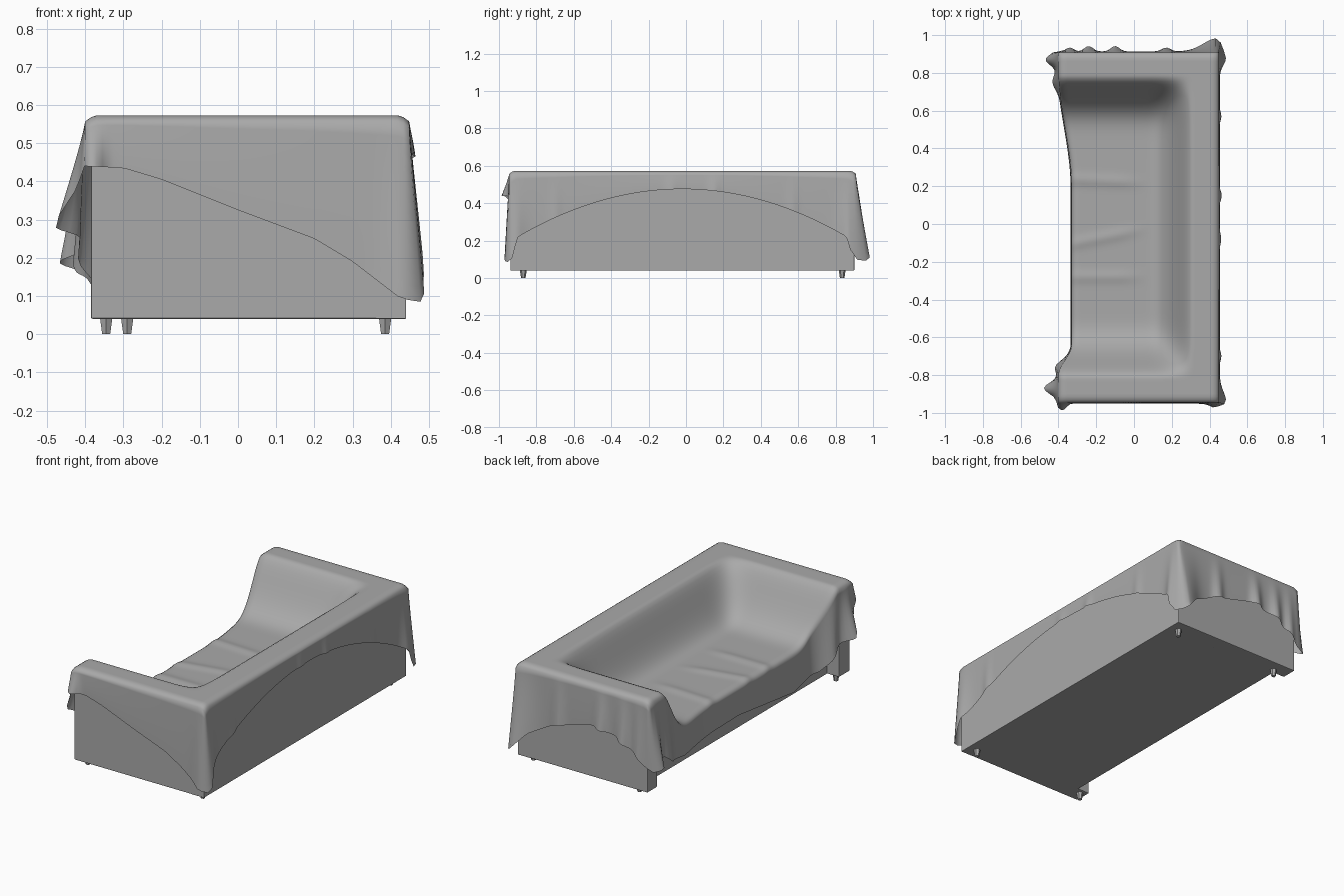
import bpy, bmesh, math
from mathutils import Vector

cube = bpy.data.objects.get("Cube")
if cube:
    bpy.data.objects.remove(cube, do_unlink=True)

# One plain grey for every part
grey = bpy.data.materials.new("plain_grey")
grey.use_nodes = True
tone = (0.4, 0.4, 0.4, 1)
grey.diffuse_color = tone
grey.node_tree.nodes["Principled BSDF"].inputs["Base Color"].default_value = tone

BACK, FRONT, SEAT_FRONT = 0.448, -0.40, -0.33
END_LOW, END_HIGH = -0.945, 0.908
RIM, SEAT = 0.573, 0.295


def finish(bm, name, smooth=False):
    bmesh.ops.recalc_face_normals(bm, faces=bm.faces)
    mesh = bpy.data.meshes.new(name)
    bm.to_mesh(mesh)
    bm.free()
    mesh.materials.append(grey)
    for poly in mesh.polygons:
        poly.use_smooth = smooth
    obj = bpy.data.objects.new(name, mesh)
    bpy.context.collection.objects.link(obj)
    return obj


def box(name, low, high, bevel):
    bm = bmesh.new()
    bmesh.ops.create_cube(bm, size=1)
    for v in bm.verts:
        v.co = Vector([l + (c + 0.5) * (h - l) for c, l, h in zip(v.co, low, high)])
    obj = finish(bm, name)
    mod = obj.modifiers.new("soft_edges", "BEVEL")
    mod.width, mod.segments = bevel, 2


def step(a, b, value):
    t = min(max((value - a) / (b - a), 0), 1)
    return t * t * (3 - 2 * t)


def interpolate(table, value):
    for (a, p), (b, q) in zip(table, table[1:]):
        if value <= b:
            return p + (q - p) * max(0, (value - a) / (b - a))
    return table[-1][1]


# Sofa body: base, backrest and two arms
box("seat_base", (-0.31, -0.92, 0.04), (0.43, 0.89, 0.25), 0.004)
box("backrest", (0.36, -0.938, 0.04), (0.44, 0.9, 0.535), 0.003)
box("right_arm", (-0.385, -0.938, 0.04), (0.44, -0.84, 0.535), 0.005)
box("left_arm", (-0.385, 0.81, 0.04), (0.44, 0.9, 0.535), 0.005)

# Short tapered feet
for name, x, y in (("front_right_leg", -0.345, -0.87), ("back_right_leg", 0.385, -0.87),
                   ("front_left_leg", -0.29, 0.835), ("back_left_leg", 0.385, 0.835)):
    bm = bmesh.new()
    bmesh.ops.create_cone(bm, cap_ends=True, segments=6, radius1=0.012, radius2=0.019, depth=0.045)
    bmesh.ops.translate(bm, verts=bm.verts, vec=(x, y, 0.0225))
    finish(bm, name)

# Hem heights along each side of the draped sheet
hem_right_end = ((-0.4, 0.44), (-0.3, 0.435), (-0.2, 0.405), (0, 0.325),
                 (0.2, 0.25), (0.3, 0.19), (0.43, 0.09))
hem_left_end = ((-0.4, 0.17), (-0.33, 0.25), (-0.2, 0.32), (-0.05, 0.345),
                (0.2, 0.28), (0.35, 0.2), (0.45, 0.09))
hem_front = ((-0.94, 0.43), (-0.87, 0.28), (-0.8, 0.25), (-0.7, 0.12), (-0.5, 0.07),
             (0, 0.13), (0.55, 0.12), (0.72, 0.16), (0.8, 0.22), (0.91, 0.17))

# Pleats on each side: centre, width, outward amount
pleats = {
    "right": ((-0.38, 0.02, 0.05), (0.45, 0.05, 0.03)),
    "left": ((-0.34, 0.02, 0.028), (-0.24, 0.025, 0.035), (-0.1, 0.025, 0.035),
             (0.17, 0.025, 0.025), (0.44, 0.1, 0.07)),
    "front": ((-0.87, 0.035, 0.08), (-0.75, 0.03, 0.03), (0.75, 0.05, 0.03), (0.87, 0.035, 0.07)),
    "back": ((-0.94, 0.07, 0.035), (-0.7, 0.02, 0.012), (-0.08, 0.025, 0.01),
             (0.15, 0.02, 0.015), (0.57, 0.02, 0.012), (0.88, 0.05, 0.035)),
}


def hem_back(y):
    spread = min(abs(y + 0.02) / 0.92, 1)
    return 0.475 - 0.28 * spread ** 2 - 0.11 * step(0.95, 1, spread)


def front_edge(y):
    pull = step(0.2, 0.82, y) if y > 0 else step(0.64, 0.8, -y)
    return SEAT_FRONT + (FRONT - SEAT_FRONT) * pull


def sheet_height(x, y):
    # Seat hollow rising into the backrest and both arms
    arm_t = min(max((abs(y + 0.015) - 0.42) / 0.38, 0), 1)
    back_t = min(max((x - 0.04) / 0.27, 0), 1)
    arm, back = step(0, 1, arm_t ** 2.1), step(0, 1, back_t ** 1.8)
    rise = 1 - (1 - arm) * (1 - back)
    z = SEAT + (RIM - SEAT) * rise
    for crease, slant in ((-0.28, 0), (-0.04, 0.2), (0.22, -0.05)):
        fade = 1 - step(-0.1, 0.1, x)
        z += 0.007 * fade * math.exp(-((y - crease - slant * x) / 0.03) ** 2)
    # Rolled outer edge
    for gap in (BACK - x, x - front_edge(y), y - END_LOW, END_HIGH - y):
        z -= 0.016 * max(0, 1 - gap / 0.035) ** 2
    return z


# Sheet top
bm = bmesh.new()
NX, NY, DROP = 56, 120, 12
grid = []
for j in range(NY + 1):
    y = END_LOW + (END_HIGH - END_LOW) * j / NY
    start = front_edge(y)
    xs = [start + (BACK - start) * i / NX for i in range(NX + 1)]
    grid.append([bm.verts.new((x, y, sheet_height(x, y))) for x in xs])
for low, high in zip(grid, grid[1:]):
    for i in range(NX):
        bm.faces.new((low[i], low[i + 1], high[i + 1], high[i]))

# Perimeter of the sheet: vertex, outward pull, hem height
rim = []


def add_rim(verts, side, out, axis, hem):
    for v in verts:
        place = v.co[axis]
        amount = sum(a * math.exp(-((place - c) / w) ** 2) for c, w, a in pleats[side])
        rim.append((v, Vector(out), amount, hem(place)))


add_rim(grid[0][:-1], "right", (0, -1, 0), 0, lambda p: interpolate(hem_right_end, p))
add_rim([row[-1] for row in grid[:-1]], "back", (1, 0, 0), 1, hem_back)
add_rim(grid[-1][:0:-1], "left", (0, 1, 0), 0, lambda p: interpolate(hem_left_end, p))
add_rim([row[0] for row in grid[:0:-1]], "front", (-1, 0, 0), 1, lambda p: interpolate(hem_front, p))

# Hanging skirt, its pulls blended around the corners
count = len(rim)
columns = []
for k, (v, out, amount, hem) in enumerate(rim):
    near = [rim[(k + s) % count] for s in (-1, 0, 1)]
    pull = sum((n[1] * n[2] for n in near), Vector((0, 0, 0))) / len(near)
    column = [v]
    for n in range(1, DROP + 1):
        t = n / DROP
        place = v.co + out * 0.006 * math.sin(math.pi * t / 2) + pull * t ** 1.2
        place.z = v.co.z + (hem - v.co.z) * t
        column.append(bm.verts.new(place))
    columns.append(column)
for k in range(count):
    a, b = columns[k], columns[(k + 1) % count]
    for n in range(DROP):
        bm.faces.new((a[n], a[n + 1], b[n + 1], b[n]))
finish(bm, "draped_sheet", smooth=True)
